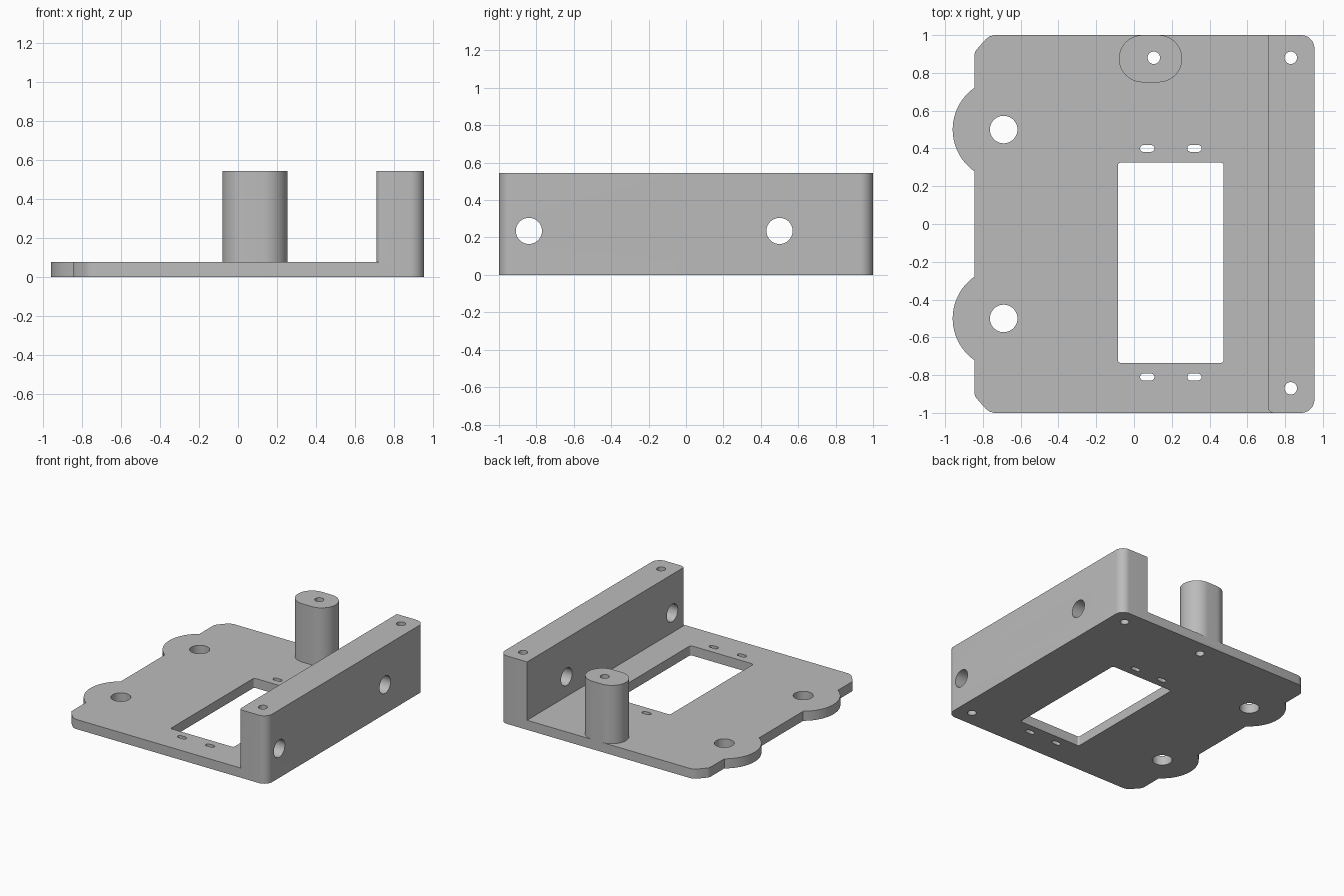
import bpy, bmesh, math
from mathutils import Matrix, Vector

if "Cube" in bpy.data.objects:
    bpy.data.objects.remove(bpy.data.objects["Cube"], do_unlink=True)

PLATE_TOP, TOP = 0.077, 0.545

grey = bpy.data.materials.new("plain grey")
grey.use_nodes = True
grey.diffuse_color = (0.5, 0.5, 0.5, 1)
grey.node_tree.nodes["Principled BSDF"].inputs["Base Color"].default_value = (0.5, 0.5, 0.5, 1)


def arc(cx, cy, r, start, end, steps=12):
    angles = [math.radians(start + (end - start) * i / steps) for i in range(steps + 1)]
    return [(cx + r * math.cos(a), cy + r * math.sin(a)) for a in angles]


def rounded(x0, x1, y0, y1, radii):
    """Rectangle outline; radii run right-back, left-back, left-front, right-front."""
    corners = [(x1, y1, -1, -1), (x0, y1, 1, -1), (x0, y0, 1, 1), (x1, y0, -1, 1)]
    points = []
    for i, (x, y, sx, sy) in enumerate(corners):
        r = radii[i]
        points += arc(x + sx * r, y + sy * r, r, 90 * i, 90 * i + 90) if r else [(x, y)]
    return points


def circle(x, y, r):
    return arc(x, y, r, 0, 360, 40)[:-1]


def prism(name, outline, z0, z1, matrix=Matrix()):
    bm = bmesh.new()
    face = bm.faces.new([bm.verts.new((x, y, z0)) for x, y in outline])
    out = bmesh.ops.extrude_face_region(bm, geom=[face])
    tops = [g for g in out["geom"] if isinstance(g, bmesh.types.BMVert)]
    bmesh.ops.translate(bm, verts=tops, vec=(0, 0, z1 - z0))
    bmesh.ops.remove_doubles(bm, verts=bm.verts, dist=1e-5)
    bmesh.ops.transform(bm, matrix=matrix, verts=bm.verts)
    bmesh.ops.recalc_face_normals(bm, faces=bm.faces)
    mesh = bpy.data.meshes.new(name)
    bm.to_mesh(mesh)
    bm.free()
    mesh.materials.append(grey)
    obj = bpy.data.objects.new(name, mesh)
    bpy.context.collection.objects.link(obj)
    return obj


def combine(target, tool, operation):
    mod = target.modifiers.new(operation.lower(), "BOOLEAN")
    mod.operation, mod.solver, mod.object = operation, "EXACT", tool
    bpy.context.view_layer.objects.active = target
    bpy.ops.object.modifier_apply(modifier=mod.name)
    bpy.data.objects.remove(tool, do_unlink=True)


# Base plate: rounded right corners, clipped left corners, two round ears
EDGE, EAR_X, EAR_R = -0.845, -0.69, 0.27
half = math.degrees(math.acos((EAR_X - EDGE) / EAR_R))
clip = [(-0.74, 1), (-0.765, 0.993), (-0.785, 0.978), (-0.832, 0.925), (-0.842, 0.91), (EDGE, 0.89)]
back = arc(0.885, 0.93, 0.07, 0, 90) + clip + arc(EAR_X, 0.5, EAR_R, 180 - half, 180 + half, 24)
outline = back + [(x, -y) for x, y in reversed(back)]
bracket = prism("mounting_bracket", outline, 0, PLATE_TOP)

# Side wall and post
combine(bracket, prism("side_wall", rounded(0.71, 0.955, -1, 1, (0.07, 0, 0.03, 0.07)), 0, TOP), "UNION")
post = arc(0.13, 0.875, 0.125, -90, 90, 24) + arc(0.045, 0.875, 0.125, 90, 270, 24)
combine(bracket, prism("post", post, 0.03, TOP), "UNION")

# Vertical openings: window, slots, ear holes, screw holes
holes = [rounded(-0.085, 0.475, -0.735, 0.325, (0.015,) * 4)]
for x in (0.07, 0.32):
    for y in (0.4, -0.81):
        holes.append(arc(x + 0.02, y, 0.018, -90, 90) + arc(x - 0.02, y, 0.018, 90, 270))
holes += [circle(EAR_X, y, 0.073) for y in (-0.5, 0.5)]
holes += [circle(x, y, 0.033) for x, y in ((0.105, 0.88), (0.83, 0.88), (0.83, -0.87))]
for hole in holes:
    combine(bracket, prism("hole_cutter", hole, -0.1, 0.7), "DIFFERENCE")

# Cross holes through the side wall
sideways = Matrix.Rotation(math.pi / 2, 4, "Y")
for y in (-0.84, 0.5):
    combine(bracket, prism("cross_cutter", circle(-0.235, y, 0.07), 0.6, 1.1, sideways), "DIFFERENCE")

bpy.ops.object.select_all(action="DESELECT")
bracket.select_set(True)
bpy.context.view_layer.objects.active = bracket
bpy.ops.object.shade_smooth_by_angle(angle=math.radians(30))
